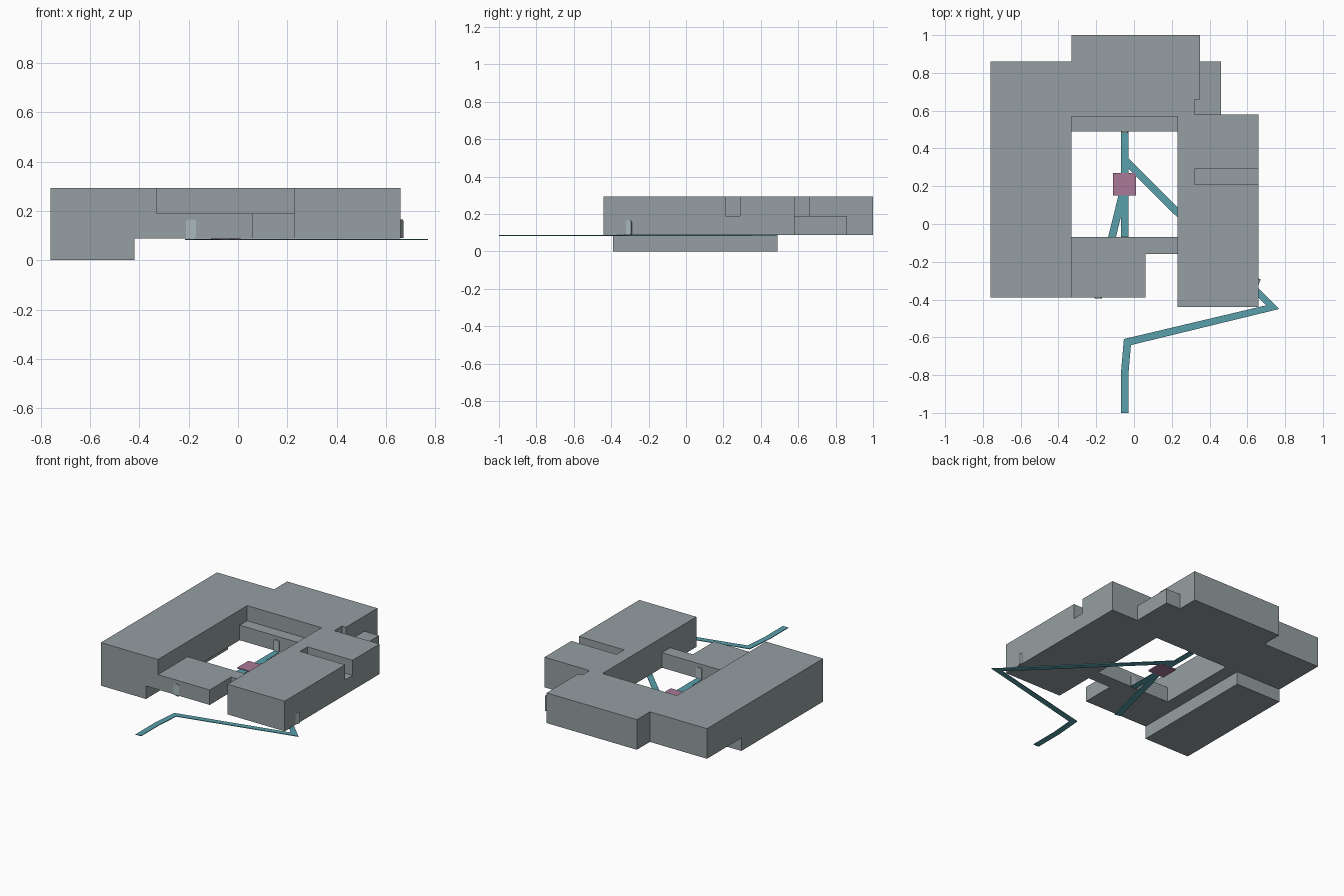
import bpy, bmesh, math
from mathutils import Vector, Matrix

if "Cube" in bpy.data.objects:
    bpy.data.objects.remove(bpy.data.objects["Cube"])


def material(name, rgb):
    m = bpy.data.materials.new(name)
    m.diffuse_color = (*rgb, 1)
    m.use_nodes = True
    m.node_tree.nodes["Principled BSDF"].inputs["Base Color"].default_value = m.diffuse_color
    return m


WALL = material("grey wall", (0.30, 0.345, 0.36))
DOOR = material("pale door", (0.40, 0.48, 0.51))
PATH = material("teal path", (0.10, 0.35, 0.41))
PLAZA = material("mauve paving", (0.40, 0.19, 0.31))

BASE, MID, TOP = 0.088, 0.19, 0.293   # storey levels


def prism(name, outline, z0, z1, mat):
    """Extrude a counter-clockwise outline from z0 to z1."""
    bm = bmesh.new()
    face = bm.faces.new([bm.verts.new((x, y, z0)) for x, y in outline])
    ext = bmesh.ops.extrude_face_region(bm, geom=[face])
    for v in ext["geom"]:
        if isinstance(v, bmesh.types.BMVert):
            v.co.z = z1
    bmesh.ops.recalc_face_normals(bm, faces=bm.faces)
    me = bpy.data.meshes.new(name)
    bm.to_mesh(me)
    bm.free()
    me.materials.append(mat)
    ob = bpy.data.objects.new(name, me)
    bpy.context.collection.objects.link(ob)
    return ob


def box(name, x0, x1, y0, y1, z0, z1, mat):
    return prism(name, [(x0, y0), (x1, y0), (x1, y1), (x0, y1)], z0, z1, mat)


def path(name, points, width=0.04):
    """Flat strip with mitred corners along a polyline."""
    pts = [Vector(p) for p in points]
    left, right = [], []
    for i, p in enumerate(pts):
        dirs = []
        if i > 0:
            dirs.append((p - pts[i - 1]).normalized())
        if i < len(pts) - 1:
            dirs.append((pts[i + 1] - p).normalized())
        normals = [Vector((-d.y, d.x)) for d in dirs]
        n = sum(normals, Vector((0, 0))).normalized()
        off = n * min(width / 2 / max(n.dot(normals[0]), 0.2), width * 0.9)
        left.append(p + off)
        right.append(p - off)
    return prism(name, right + left[::-1], 0.083, 0.087, PATH)


def door(name, x, y, angle, depth=0.012):
    """Door with clipped upper corners, facing along the given angle."""
    w, h, c = 0.02, 0.075, 0.005
    profile = [(-w, 0), (w, 0), (w, h - c), (w - c, h), (c - w, h), (-w, h - c)]
    ob = prism(name, profile, -depth / 2, depth / 2, DOOR)
    ob.data.transform(Matrix.Translation((x, y, BASE + 0.002))
                      @ Matrix.Rotation(angle, 4, 'Z')
                      @ Matrix.Rotation(math.pi / 2, 4, 'X'))


# Tall building wrapping three sides of the courtyard
prism("main_building", [
    (-.76, -.39), (-.33, -.39), (-.33, .57), (.23, .57), (.23, -.44), (.66, -.44),
    (.66, .21), (.32, .21), (.32, .29), (.66, .29), (.66, .58), (.32, .58),
    (.32, .66), (.35, .66), (.35, 1), (-.33, 1), (-.33, .86), (-.76, .86)],
    BASE, TOP, WALL)

# Single-storey parts
prism("front_annex", [(-.33, -.39), (.06, -.39), (.06, -.16), (.23, -.16),
                      (.23, -.07), (-.33, -.07)], BASE, MID, WALL)
prism("rear_corner_annex", [(.32, .58), (.46, .58), (.46, .86), (.35, .86),
                            (.35, .66), (.32, .66)], BASE, MID, WALL)
box("courtyard_ledge", -.33, .23, .49, .57, BASE, MID, WALL)
box("wing_link", .32, .66, .21, .29, BASE, MID, WALL)

# Basement under the left wing
box("basement", -.76, -.42, -.39, .49, 0, BASE, WALL)

# Paths
path("approach_path", [(-.05, -1), (-.05, -.8), (-.035, -.625), (.735, -.44), (-.045, .335)])
path("courtyard_path", [(-.05, .49), (-.05, -.07)])
path("front_door_path", [(-.05, .2), (-.195, -.39)])

# Paved square in the courtyard
box("courtyard_square", -.11, .01, .15, .27, .082, .091, PLAZA)

# Doors
door("front_door", -.19, -.388, 0)
door("courtyard_rear_door", -.05, .488, 0)
door("courtyard_front_door", -.05, -.072, 0)
door("side_door", .658, -.31, math.radians(70))
